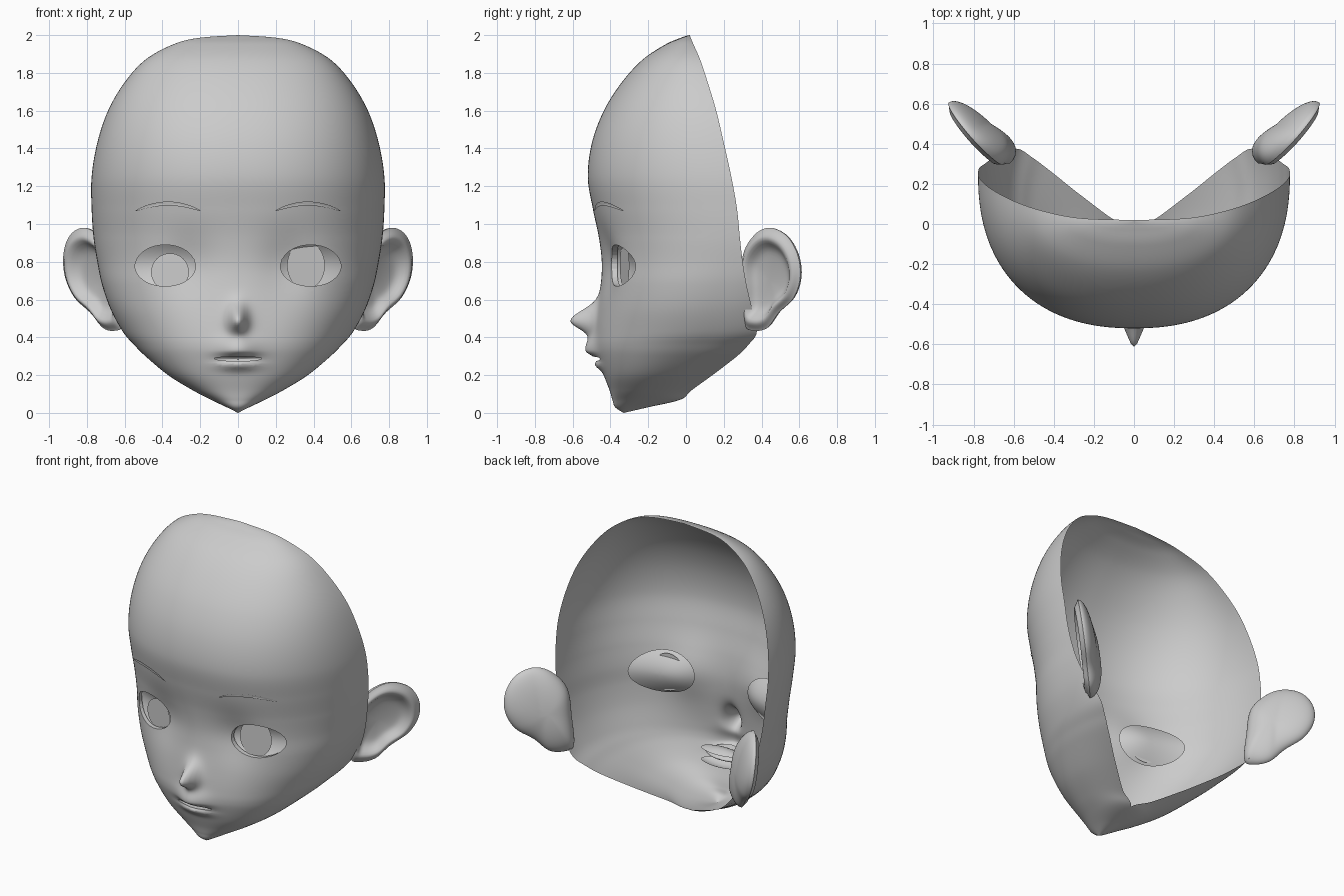
import bpy, bmesh, math
from math import sin, cos, pi, exp, radians
from mathutils import Vector

cube = bpy.data.objects.get("Cube")
if cube:
    bpy.data.objects.remove(cube, do_unlink=True)

grey = bpy.data.materials.new("plain_grey")
grey.use_nodes = True
grey.diffuse_color = (0.6, 0.6, 0.6, 1)
grey.node_tree.nodes["Principled BSDF"].inputs["Base Color"].default_value = (0.6, 0.6, 0.6, 1)


def finish(name, bm, mirror=True):
    """Turn a bmesh into a smooth grey object, mirrored across x if wanted."""
    mesh = bpy.data.meshes.new(name)
    bm.to_mesh(mesh)
    bm.free()
    obj = bpy.data.objects.new(name, mesh)
    bpy.context.collection.objects.link(obj)
    mesh.materials.append(grey)
    bpy.ops.object.select_all(action='DESELECT')
    obj.select_set(True)
    bpy.context.view_layer.objects.active = obj
    bpy.ops.object.shade_smooth_by_angle(angle=radians(50))
    if mirror:
        mod = obj.modifiers.new("Mirror", 'MIRROR')
        mod.merge_threshold = 0.0005
    return obj


def spline(points, steps, closed=False):
    """Catmull-Rom curve through tuples of any length."""
    n, out = len(points), []
    pick = (lambda i: points[i % n]) if closed else (lambda i: points[max(0, min(n - 1, i))])
    for i in range(n if closed else n - 1):
        for s in range(steps):
            t = s / steps
            out.append(tuple(
                b + t * ((c - a) + t * ((2 * a - 5 * b + 4 * c - d) + t * (3 * b - a - 3 * c + d))) / 2
                for a, b, c, d in zip(pick(i - 1), pick(i), pick(i + 1), pick(i + 2))))
    if not closed:
        out.append(points[-1])
    return out


# Head levels: height, front y, half width, back edge y, sweep angle
LEVELS = [
    (2, .015, 0, .02, 90), (1.985, -.03, .21, .025, 90), (1.95, -.11, .345, .04, 90),
    (1.87, -.23, .49, .075, 90), (1.75, -.34, .6, .115, 90), (1.6, -.435, .688, .16, 90),
    (1.43, -.498, .745, .2, 90), (1.25, -.52, .775, .24, 90), (1.08, -.493, .775, .27, 90),
    (.93, -.462, .765, .285, 90), (.8, -.447, .745, .3, 92), (.68, -.45, .72, .32, 97),
    (.55, -.46, .675, .35, 103), (.43, -.472, .61, .375, 109), (.36, -.475, .55, .33, 115),
    (.3, -.465, .49, .27, 122), (.2, -.435, .37, .14, 138), (.12, -.405, .24, .03, 155),
    (.07, -.39, .145, -.03, 180), (.03, -.375, .06, -.2, 180), (0, -.33, 0, -.33, 180)]
ROWS = spline(LEVELS, 10)
POWER = 2.3


def bell(v, centre, below, above):
    return exp(-((v - centre) / (below if v < centre else above)) ** 2)


def features(x, z):
    """Forward bulge of the nose and lips, less the eye hollows."""
    x = abs(x)
    nose = .125 * bell(z, .488, .06, .075) * exp(-(x / .045) ** 2)
    bridge = .02 * bell(z, .5, .08, .12) * exp(-(x / .1) ** 2)
    upper = .06 * bell(z, .33, .035, .08) * exp(-(x / .1) ** 2)
    lower = .03 * bell(z, .255, .03, .02) * exp(-(x / .1) ** 2)
    hollow = .035 * bell(z, .78, .17, .17) * exp(-((x - .26) / .14) ** 2)
    return nose + bridge + upper + lower - hollow


def section(row):
    z, front, width, back, sweep = row
    end = cos(radians(sweep))
    turn = math.copysign(abs(end) ** (2 / POWER), end) if abs(end) > 1e-6 else 0
    depth = (back - front) / (1 - turn)
    return front + depth, depth


def face_y(x, z):
    """Depth of the face surface at a point seen from the front."""
    for a, b in zip(ROWS, ROWS[1:]):
        if b[0] <= z <= a[0]:
            t = (a[0] - z) / (a[0] - b[0])
            row = tuple(p + t * (q - p) for p, q in zip(a, b))
            middle, depth = section(row)
            ratio = min(1, abs(x) / row[2])
            return middle - depth * (1 - ratio ** POWER) ** (1 / POWER) - features(x, z)


def cut_hole(bm, outline, inset):
    """Cut a convex opening through the face and turn its rim inwards."""
    xs, zs = [p[0] for p in outline], [p[1] for p in outline]
    planes = []
    for (x0, z0), (x1, z1) in zip(outline, outline[1:] + outline[:1]):
        planes.append((Vector((x0, 0, z0)), Vector((z1 - z0, 0, x0 - x1)).normalized()))

    def inside(tests):
        found = []
        for f in bm.faces:
            c = f.calc_center_median()
            if c.y < 0 and min(xs) - .05 < c.x < max(xs) + .05 and min(zs) - .05 < c.z < max(zs) + .05:
                if all((c - co).dot(no) < 0 for co, no in tests):
                    found.append(f)
        return found

    for i, (co, no) in enumerate(planes):
        faces = inside(planes[:i])
        geom = set(faces)
        for f in faces:
            geom.update(f.edges)
            geom.update(f.verts)
        bmesh.ops.bisect_plane(bm, geom=list(geom), dist=1e-6, plane_co=co, plane_no=no)
    hole = set(inside(planes))
    rim = [e for e in {e for f in hole for e in f.edges}
           if len(e.link_faces) == 2 and sum(f in hole for f in e.link_faces) == 1]
    bmesh.ops.delete(bm, geom=list(hole), context='FACES')
    new = bmesh.ops.extrude_edge_only(bm, edges=rim)["geom"]
    bmesh.ops.translate(bm, vec=(0, inset, 0), verts=[v for v in new if isinstance(v, bmesh.types.BMVert)])


def ring_points(cx, cz, rx, top, bottom, count):
    angles = [2 * pi * (i + .5) / count for i in range(count)]
    return [(cx + rx * cos(a), cz + (top if sin(a) > 0 else bottom) * sin(a)) for a in angles]


# Open head shell with eye and mouth openings
bm = bmesh.new()
COLS = 60
grid = []
for row in ROWS:
    z, front, width, back, sweep = row
    middle, depth = section(row)
    line = []
    for j in range(COLS + 1):
        t = radians(sweep) * (j / COLS) ** 1.2
        s, c = max(0, sin(t)), cos(t)
        x = width * s ** (2 / POWER) if s > 1e-6 else 0
        y = middle - depth * math.copysign(abs(c) ** (2 / POWER), c)
        if c > 0:
            y -= features(x, z) * min(1, width / .1)
        line.append(bm.verts.new((x, y, z)))
    grid.append(line)
for a, b in zip(grid, grid[1:]):
    for j in range(COLS):
        bm.faces.new((a[j], b[j], b[j + 1], a[j + 1]))
bmesh.ops.remove_doubles(bm, verts=bm.verts[:], dist=1e-5)
cut_hole(bm, ring_points(.385, .775, .16, .115, .105, 28), .03)
cut_hole(bm, ring_points(0, .288, .125, .01, .014, 20), .04)
bmesh.ops.recalc_face_normals(bm, faces=bm.faces[:])
finish("head_shell", bm)


def disc(name, shape, rings=8, segs=40, reach=1, mirror=True):
    """Polar sheet; shape(r, a) gives each point."""
    bm = bmesh.new()
    loops = [[bm.verts.new(shape(reach * k / rings, 2 * pi * i / segs)) for i in range(segs)]
             for k in range(rings + 1)]
    for a, b in zip(loops, loops[1:]):
        for i in range(segs):
            j = (i + 1) % segs
            bm.faces.new((a[i], b[i], b[j], a[j]))
    bmesh.ops.remove_doubles(bm, verts=bm.verts[:], dist=1e-5)
    bmesh.ops.recalc_face_normals(bm, faces=bm.faces[:])
    return finish(name, bm, mirror)


def on_face(cx, cz, rx, rz, offset, bulge=0, bend=0):
    """Ellipse that follows the face at a given depth, hollowed towards its middle."""
    def shape(r, a):
        x = cx + rx * r * cos(a)
        z = cz + rz * r * sin(a) - bend * (x - cx) ** 2
        return (x, face_y(x, z) + offset + bulge * (1 - r * r), z)
    return shape


def iris(side, cz, rz):
    """Flat, slightly turned disc in front of the hollow eye."""
    def shape(r, a):
        out = .1 * r * cos(a)
        return (side * (.36 + out), -.325 + .25 * out, cz + rz * r * sin(a))
    return shape


# Eyes and brows
disc("eye_whites", on_face(.385, .775, .19, .14, .032, bulge=.05))
disc("left_iris", iris(1, .78, .125), mirror=False)
disc("right_iris", iris(-1, .745, .1), mirror=False)
disc("eyebrows", on_face(.37, 1.108, .172, .011, -.009, bend=1.3), rings=3)

# Ears: cupped front with a soft rim, rounded back that thickens at the root
EAR = spline([(.3, .83), (.36, .94), (.44, .98), (.53, .94), (.59, .84), (.605, .72), (.57, .61),
              (.49, .53), (.43, .45), (.36, .435), (.31, .47), (.3, .65)], 5, True)
EAR_OUT = Vector((1, -.87, -.18)).normalized()


def ear_shape(r, a):
    py, pz = EAR[round(a / (2 * pi) * len(EAR)) % len(EAR)]
    k = sin(r * pi / 2)
    y, z = .42 + (py - .42) * k, .7 + (pz - .7) * k
    if r <= 1:
        lift = (.045 * exp(-((k - .82) / .16) ** 2) - .035 * (1 - k * k)) * (1 - k ** 8)
    else:
        lift = (.08 + .3 * max(0, .45 - y)) * cos(r * pi / 2)
    return Vector((.26 + .87 * y + .18 * z, y, z)) + EAR_OUT * lift


disc("ears", ear_shape, rings=40, segs=len(EAR), reach=2)

# Mouth interior
disc("mouth_bag", on_face(0, .288, .14, .04, .045, bulge=.08), mirror=False)
for name, height, arch in (("mouth_roof", .33, .02), ("mouth_floor", .25, -.02)):
    disc(name, lambda r, a: (.14 * r * cos(a), -.37 + .06 * r * sin(a), height + arch * (1 - r * r)),
         mirror=False)
